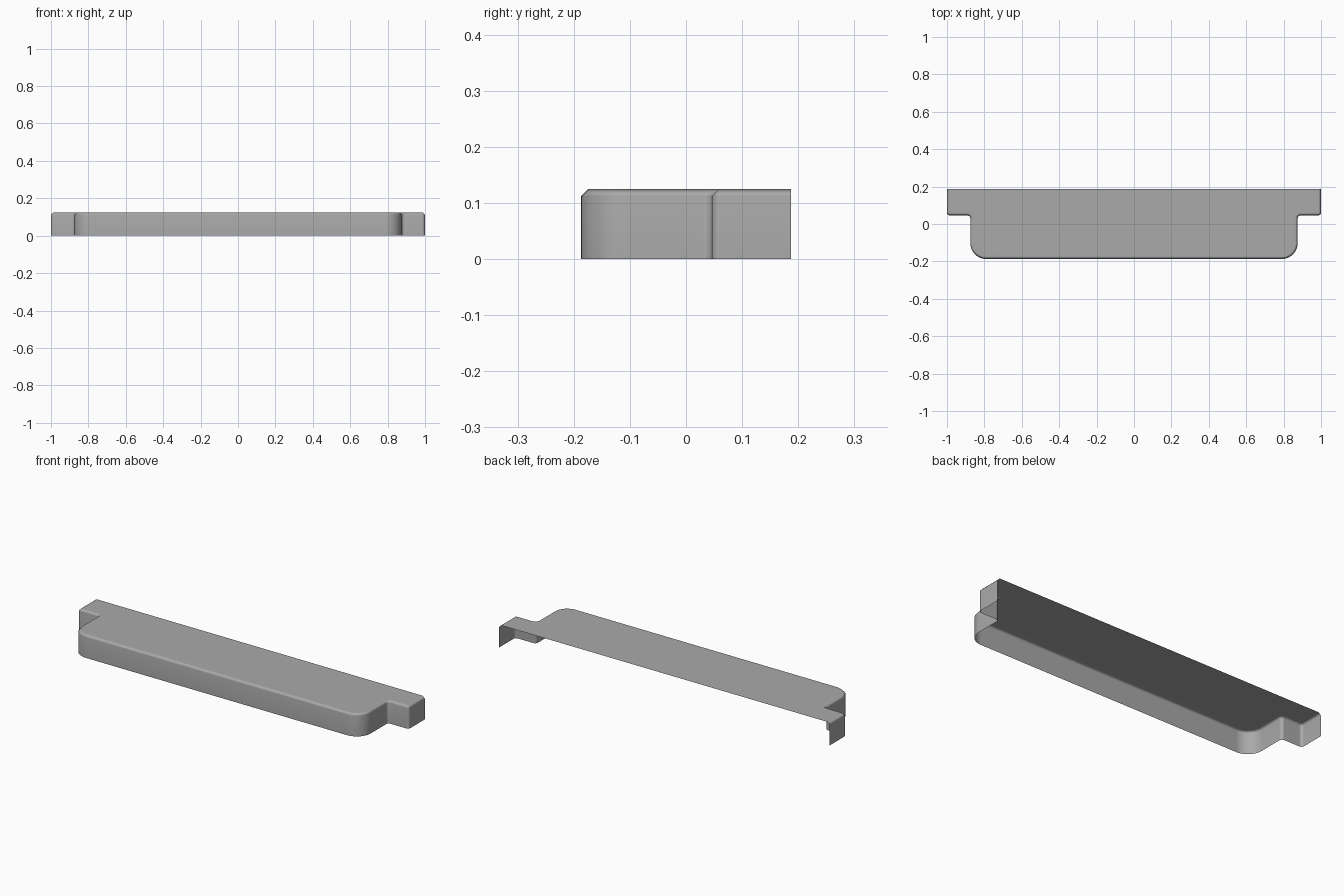
import bpy, bmesh, math

cube = bpy.data.objects.get("Cube")
if cube:
    bpy.data.objects.remove(cube)

HEIGHT, CHAMFER = 0.125, 0.013
BACK, TAB_FRONT, FRONT = 0.187, 0.046, -0.187
TAB_X, BODY_X = 1.0, 0.875


def arc(cx, cy, radius, start, end, steps):
    angles = [math.radians(start + (end - start) * i / steps) for i in range(steps + 1)]
    return [(cx + radius * math.cos(a), cy + radius * math.sin(a)) for a in angles]


def outline(inset):
    """Open plan outline from back left, round the front, to back right."""
    tab_r, inner_r, front_r = 0.015, 0.016, 0.085
    half = [(TAB_X - inset, BACK)]
    half += arc(TAB_X - tab_r, TAB_FRONT + tab_r, tab_r - inset, 0, -90, 4)
    half += arc(BODY_X + inner_r, TAB_FRONT - inner_r, inner_r + inset, 90, 180, 4)
    half += arc(BODY_X - front_r, FRONT + front_r, front_r - inset, 0, -90, 12)
    return half + [(-x, y) for x, y in reversed(half)]


# Flat grey plastic
grey = bpy.data.materials.new("grey")
grey.use_nodes = True
colour = (0.4, 0.4, 0.4, 1)
grey.diffuse_color = colour
grey.node_tree.nodes["Principled BSDF"].inputs["Base Color"].default_value = colour

# Thin cover, open at the back and the bottom: wall, chamfer and top sheet
bm = bmesh.new()
rings = [[bm.verts.new((x, y, z)) for x, y in outline(inset)]
         for inset, z in ((0, 0), (0, HEIGHT - CHAMFER), (CHAMFER, HEIGHT))]
for low, high in zip(rings, rings[1:]):
    for i in range(len(low) - 1):
        bm.faces.new((low[i + 1], low[i], high[i], high[i + 1]))
bm.faces.new(list(reversed(rings[-1])))

mesh = bpy.data.meshes.new("cover_shell")
bm.to_mesh(mesh)
bm.free()
mesh.materials.append(grey)
cover = bpy.data.objects.new("cover_shell", mesh)
bpy.context.collection.objects.link(cover)

# Smooth rounded edges while the large faces stay flat
bpy.ops.object.select_all(action="DESELECT")
cover.select_set(True)
bpy.context.view_layer.objects.active = cover
bpy.ops.object.shade_smooth_by_angle(angle=math.radians(60))
weighted = cover.modifiers.new("flat_faces", "WEIGHTED_NORMAL")
weighted.keep_sharp = True
